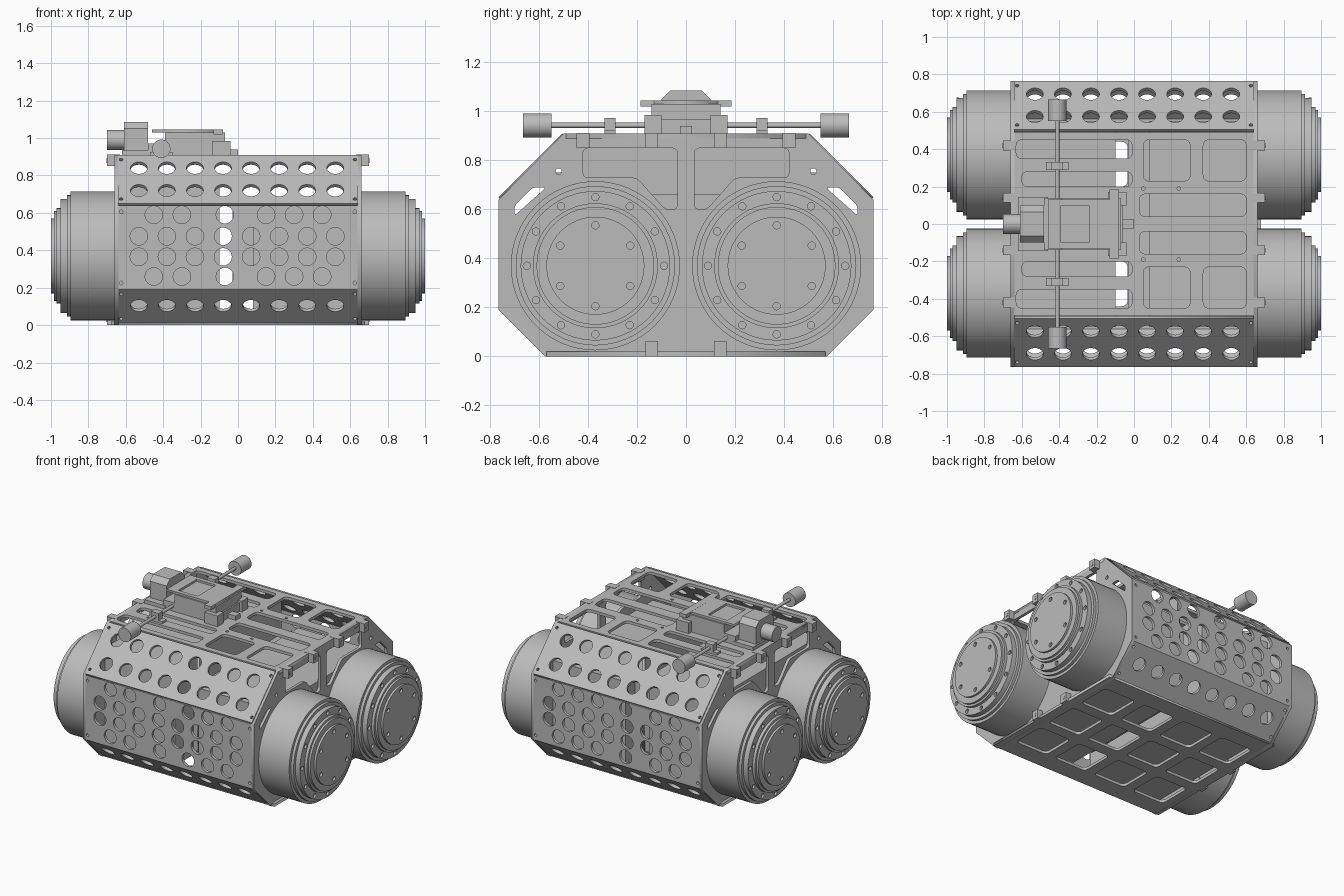
import bpy, bmesh
from math import sin, cos, pi
from mathutils import Vector, Matrix

cube = bpy.data.objects.get("Cube")
if cube:
    bpy.data.objects.remove(cube, do_unlink=True)

metal = bpy.data.materials.new("grey_metal")
metal.use_nodes = True
grey = (0.5, 0.5, 0.5, 1)
metal.diffuse_color = grey
metal.node_tree.nodes["Principled BSDF"].inputs["Base Color"].default_value = grey

X, Y, Z = Vector((1, 0, 0)), Vector((0, 1, 0)), Vector((0, 0, 1))
T = 0.02  # sheet thickness


def add(name, mesh):
    mesh.materials.clear()
    mesh.materials.append(metal)
    ob = bpy.data.objects.new(name, mesh)
    bpy.context.collection.objects.link(ob)
    return ob


def circle(x, y, r, n=24):
    return [(x + r * cos(2 * pi * i / n), y + r * sin(2 * pi * i / n)) for i in range(n)]


def rounded(points, r):
    """Polygon with filleted corners."""
    out, n = [], len(points)
    for i in range(n):
        a, p, b = (Vector(points[(i + k) % n]) for k in (-1, 0, 1))
        s = p + (a - p).normalized() * r
        e = p + (b - p).normalized() * r
        for k in range(7):
            t = k / 6
            out.append(tuple(s * (1 - t) ** 2 + p * (2 * t * (1 - t)) + e * t * t))
    return out


def rect(x0, x1, y0, y1):
    return [(x0, y0), (x1, y0), (x1, y1), (x0, y1)]


def window(x0, x1, y0, y1, r=0.03):
    return rounded(rect(x0, x1, y0, y1), r)


def plate(name, loops, origin, u, v, thick=T):
    """Flat sheet with cut-outs: first loop is the outline."""
    curve = bpy.data.curves.new(name, "CURVE")
    curve.dimensions, curve.fill_mode = "2D", "BOTH"
    curve.extrude = thick / 2
    for loop in loops:
        sp = curve.splines.new("POLY")
        sp.points.add(len(loop) - 1)
        for p, (a, b) in zip(sp.points, loop):
            p.co = (a, b, 0, 1)
        sp.use_cyclic_u = True
    tmp = bpy.data.objects.new(name + "_outline", curve)
    bpy.context.collection.objects.link(tmp)
    bpy.context.view_layer.update()
    deps = bpy.context.evaluated_depsgraph_get()
    mesh = bpy.data.meshes.new_from_object(tmp.evaluated_get(deps))
    bpy.data.objects.remove(tmp, do_unlink=True)
    n = u.cross(v)
    m = Matrix((u, v, n)).transposed().to_4x4()
    m.translation = origin
    mesh.transform(m)
    return add(name, mesh)


def box(name, x, y, z, bevel=0):
    bm = bmesh.new()
    bmesh.ops.create_cube(bm, size=1)
    for v in bm.verts:
        v.co = [lo + (c + 0.5) * (hi - lo) for c, (lo, hi) in zip(v.co, (x, y, z))]
    if bevel:  # chamfer the upper edges along x
        top = [e for e in bm.edges if all(v.co.z > z[1] - 1e-4 for v in e.verts)
               and abs(e.verts[0].co.x - e.verts[1].co.x) > 1e-4]
        bmesh.ops.bevel(bm, geom=top, offset=bevel, segments=1, affect="EDGES")
    mesh = bpy.data.meshes.new(name)
    bm.to_mesh(mesh)
    return add(name, mesh)


def lathe(name, profile, origin, axis, n=64):
    """Solid of revolution from (distance along axis, radius) pairs."""
    bm = bmesh.new()
    a = axis.orthogonal().normalized()
    b = axis.cross(a)
    rings = [[bm.verts.new(Vector(origin) + axis * d + (a * c + b * s) * r)
              for c, s in circle(0, 0, 1, n)] for d, r in profile]
    for r0, r1 in zip(rings, rings[1:]):
        for i in range(n):
            j = (i + 1) % n
            bm.faces.new((r0[i], r0[j], r1[j], r1[i]))
    bm.faces.new(rings[0][::-1])
    bm.faces.new(rings[-1])
    bmesh.ops.recalc_face_normals(bm, faces=bm.faces)
    mesh = bpy.data.meshes.new(name)
    bm.to_mesh(mesh)
    mesh.shade_smooth()
    mesh.set_sharp_from_angle(angle=0.6)
    return add(name, mesh)


def rod(name, start, axis, length, r, n=24):
    return lathe(name, [(0, r), (length, r)], start, axis, n)


# Side plates with octagonal outline
half = [(0.575, 0.0), (0.765, 0.19), (0.765, 0.64), (0.5, 0.91)]
outline = half + [(-y, z) for y, z in reversed(half)]
arch = [(0.035, 0.6), (0.085, 0.6), (0.2, 0.73), (0.42, 0.73), (0.42, 0.85), (0.035, 0.85)]
corner = [(0.57, 0.69), (0.7, 0.575), (0.7, 0.615), (0.625, 0.69)]
side_loops = [outline]
for s in (-1, 1):
    side_loops += [rounded([(s * y, z) for y, z in arch], 0.022),
                   rounded([(s * y, z) for y, z in corner], 0.015),
                   circle(s * 0.52, 0.755, 0.013, 12)]
for s, side in ((-1, "right"), (1, "left")):
    plate(side + "_side_plate", side_loops, X * s * 0.65, Y, Z)

# Perforated cover sheets, front and back
columns = [-0.53 + 0.15 * i for i in range(8)]
outer_columns = [-0.45, -0.30, -0.07, 0.15, 0.30, 0.45]


def cover(name, p0, p1, rows, s, r=0.045):
    a, b = Vector((0, s * p0[0], p0[1])), Vector((0, s * p1[0], p1[1]))
    v, h = (b - a).normalized(), (b - a).length / 2
    out = Vector((0, s * v.z, -s * v.y))
    loops = [rect(-0.642, 0.642, -h, h)]
    loops += [circle(x, k, r) for k, xs in rows for x in xs]
    loops += [circle(x, k, 0.01, 10) for x in (-0.625, 0.625) for k in (0.035 - h, h - 0.035)]
    plate(name, loops, (a + b) / 2 - out * T / 2, X, v)


for s, end in ((-1, "front"), (1, "back")):
    cover(end + "_upper_cover", (0.765, 0.65), (0.505, 0.91),
          [(-0.085, columns), (0.085, columns)], s)
    cover(end + "_cover", (0.765, 0.19), (0.765, 0.64),
          [(0.175, outer_columns), (0.06, columns), (-0.05, columns), (-0.155, outer_columns)],
          s, 0.047)
    cover(end + "_lower_cover", (0.575, 0.01), (0.765, 0.19), [(0.005, columns)], s)

# Top and bottom sheets with pockets
top_loops = [rect(-0.66, 0.66, -0.49, 0.49)]
bottom_loops = [rect(-0.68, 0.68, -0.57, 0.57)]
for s in (-1, 1):
    def pocket(x0, x1, y0, y1, r=0.035):
        return window(x0, x1, *sorted((s * y0, s * y1)), r)
    top_loops += [pocket(0.05, 0.3, 0.23, 0.45), pocket(0.37, 0.6, 0.23, 0.45),
                  pocket(0.03, 0.6, 0.04, 0.16), pocket(-0.63, -0.01, 0.35, 0.45),
                  pocket(-0.6, -0.01, 0.2, 0.28)]
    top_loops += [circle(x, s * 0.19, 0.01, 10) for x in (0.05, 0.24)]
    for x in (-0.48, -0.16, 0.16, 0.48):
        bottom_loops.append(pocket(x - 0.125, x + 0.125, 0.2, 0.44))
for x in (-0.48, -0.16, 0.16, 0.48):
    bottom_loops.append(window(x - 0.125, x + 0.125, -0.12, 0.12))
plate("top_plate", top_loops, Z * 0.9, X, Y)
plate("bottom_plate", bottom_loops, Z * 0.01, X, Y)

# Inner bulkhead and drive housings
plate("bulkhead", [rect(-0.45, 0.45, 0.16, 0.89)], X * 0.01, Y, Z)
box("centre_housing", (-0.03, 0.09), (-0.45, 0.45), (0.16, 0.64))
box("right_housing", (-0.64, -0.1), (-0.55, 0.55), (0.07, 0.75))
box("left_housing", (0.08, 0.64), (-0.55, 0.55), (0.07, 0.66))

# Wheels with drilled flange and hub cap, and corner lugs
wheel = [(0.655, 0.345), (0.895, 0.345), (0.895, 0.325), (0.915, 0.325), (0.915, 0.305),
         (0.935, 0.305), (0.935, 0.255), (0.97, 0.255), (0.97, 0.24), (0.985, 0.24)]
for sx, side in ((-1, "right"), (1, "left")):
    for sy, end in ((-1, "front"), (1, "back")):
        tag = f"{end}_{side}_"
        hub = Vector((0, sy * 0.37, 0.37))
        ax = X * sx
        lathe(tag + "wheel", wheel, hub, ax)
        for part, count, r, big, d in (("flange", 12, 0.28, 0.305, 0.9425),
                                       ("hub_cap", 6, 0.165, 0.2, 0.9925)):
            holes = [circle(y, z, 0.015, 12) for z, y in circle(0, 0, r, count)]
            plate(tag + part, [circle(0, 0, big, 64)] + holes, hub + ax * d, Y, Z, 0.015)
        for y, z in ((0.42, 0.85), (0.14, 0.85), (0.14, 0.0)):
            box(tag + "lug", sorted((sx * 0.63, sx * 0.7)),
                (sy * y - 0.026, sy * y + 0.026), (z, z + 0.062))
            rod(tag + "lug_bolt", (sx * 0.698, sy * y, z + 0.03), ax, 0.005, 0.013, 12)

# Winch unit on the roof
box("winch_base", (-0.48, -0.06), (-0.14, 0.14), (0.91, 0.97))
box("winch_body", (-0.39, -0.07), (-0.14, 0.14), (0.96, 1.03))
plate("winch_lid", [rect(-0.46, -0.08, -0.13, 0.13), window(-0.39, -0.24, -0.1, 0.1, 0.005)],
      Z * 1.037, X, Y, 0.015)
box("winch_cross_bar", (-0.13, -0.08), (-0.185, 0.185), (1.02, 1.045))
box("winch_nub", (-0.06, 0.0), (-0.025, 0.025), (0.91, 0.94))
box("winch_motor_box", (-0.61, -0.48), (-0.1, 0.1), (0.93, 1.085), 0.035)
box("winch_motor_foot", (-0.62, -0.46), (-0.145, 0.145), (0.91, 0.935))
rod("winch_motor", (-0.70, 0, 0.99), X, 0.1, 0.053, 32)
for s, end in ((-1, "front"), (1, "back")):
    rod(end + "_shaft", (-0.41, s * 0.13, 0.943), Y * s, 0.45, 0.011, 16)
    rod(end + "_shaft_weight", (-0.41, s * 0.55, 0.943), Y * s, 0.115, 0.049, 32)
    box(end + "_shaft_foot", (-0.47, -0.35), (s * 0.31 - 0.022, s * 0.31 + 0.022), (0.905, 0.925))
    box(end + "_shaft_clamp", (-0.44, -0.38), (s * 0.31 - 0.022, s * 0.31 + 0.022), (0.91, 0.973))
    box(end + "_winch_cheek", (-0.14, -0.04), sorted((s * 0.1, s * 0.17)), (0.91, 0.985))
